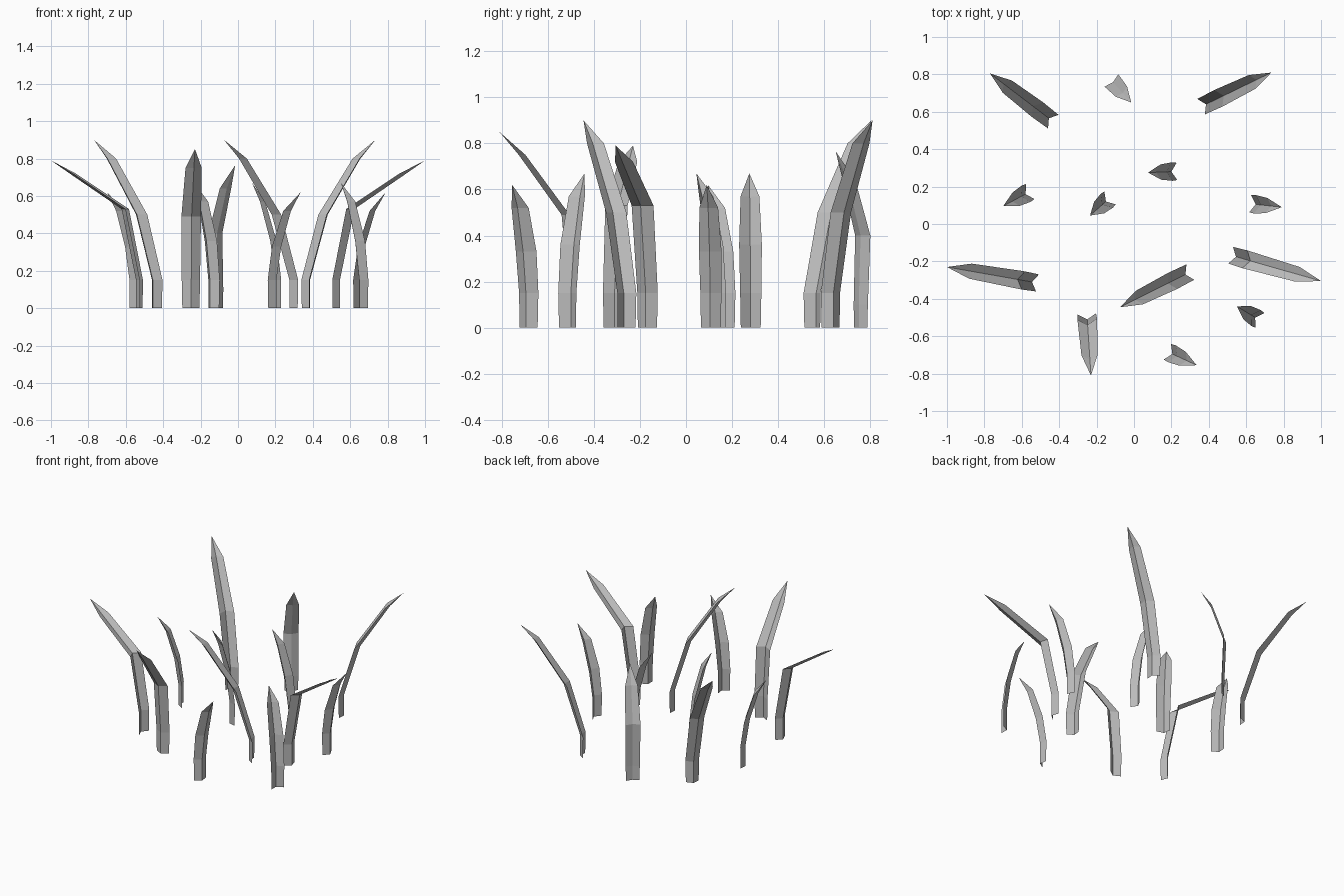
import bpy, bmesh
from mathutils import Vector

cube = bpy.data.objects.get("Cube")
if cube:
    bpy.data.objects.remove(cube)

# One plain grey for every blade
grey = bpy.data.materials.new("blade_grey")
grey.use_nodes = True
colour = (0.5, 0.5, 0.5, 1)
grey.diffuse_color = colour
grey.node_tree.nodes["Principled BSDF"].inputs["Base Color"].default_value = colour


def blade(name, foot, tip, bend, shoulder, half=0.047, depth=0.03, low=0.15):
    """Folded strip from foot to tip; bend and shoulder are (height, share of lean)."""
    foot, top = Vector((*foot, 0)), Vector(tip)
    lean = Vector((top.x, top.y, 0)) - foot
    out = lean.normalized()
    side = Vector((-out.y, out.x, 0))
    # height, share of lean, width scale
    levels = [(0, 0, 0.92), (low, 0, 0.98), (*bend, 1.05), (*shoulder, 0.87)]
    bm = bmesh.new()
    rows = []
    for z, share, width in levels:
        crease = foot + lean * share + Vector((0, 0, z))
        back = crease - out * depth * width
        rows.append([bm.verts.new(p) for p in
                     (back - side * half * width, crease, back + side * half * width)])
    for a, b in zip(rows, rows[1:]):
        for i in (0, 1):
            bm.faces.new((a[i], a[i + 1], b[i + 1], b[i]))
    point = bm.verts.new(top)
    for i in (0, 1):
        bm.faces.new((rows[-1][i], rows[-1][i + 1], point))
    mesh = bpy.data.meshes.new(name)
    bm.to_mesh(mesh)
    bm.free()
    mesh.materials.append(grey)
    bpy.context.collection.objects.link(bpy.data.objects.new(name, mesh))


# Tall curved blades
for i, (foot, tip) in enumerate([((-0.455, 0.565), (-0.77, 0.805)),
                                 ((0.385, 0.64), (0.735, 0.81)),
                                 ((0.275, -0.27), (-0.075, -0.445))]):
    blade(f"tall_blade_{i + 1}", foot, (*tip, 0.9), (0.5, 0.27), (0.8, 0.77))

# Blades that bend far outward
for i, (foot, tip) in enumerate([((-0.545, -0.31), (-1.0, -0.23)),
                                 ((0.545, -0.175), (1.0, -0.305))]):
    blade(f"drooping_blade_{i + 1}", foot, (*tip, 0.79), (0.53, 0.17), (0.72, 0.78))
blade("front_blade", (-0.25, -0.51), (-0.23, -0.81, 0.85), (0.49, 0.1), (0.75, 0.72), half=0.05)
blade("back_blade", (-0.105, 0.75), (-0.015, 0.65, 0.765), (0.4, -0.08), (0.64, 0.5),
      depth=0.012, low=0.1)

# Short blades
for i, (foot, tip) in enumerate([((0.648, -0.5), (0.55, -0.44)),
                                 ((0.2, 0.28), (0.075, 0.275)),
                                 ((-0.15, 0.12), (-0.235, 0.045))]):
    blade(f"short_blade_{i + 1}", foot, (*tip, 0.67), (0.36, 0.22), (0.57, 0.66))
for i, (foot, tip) in enumerate([((0.205, -0.695), (0.335, -0.755)),
                                 ((0.65, 0.105), (0.79, 0.09)),
                                 ((-0.58, 0.16), (-0.7, 0.095))]):
    blade(f"small_blade_{i + 1}", foot, (*tip, 0.62), (0.33, 0.2), (0.52, 0.6))
